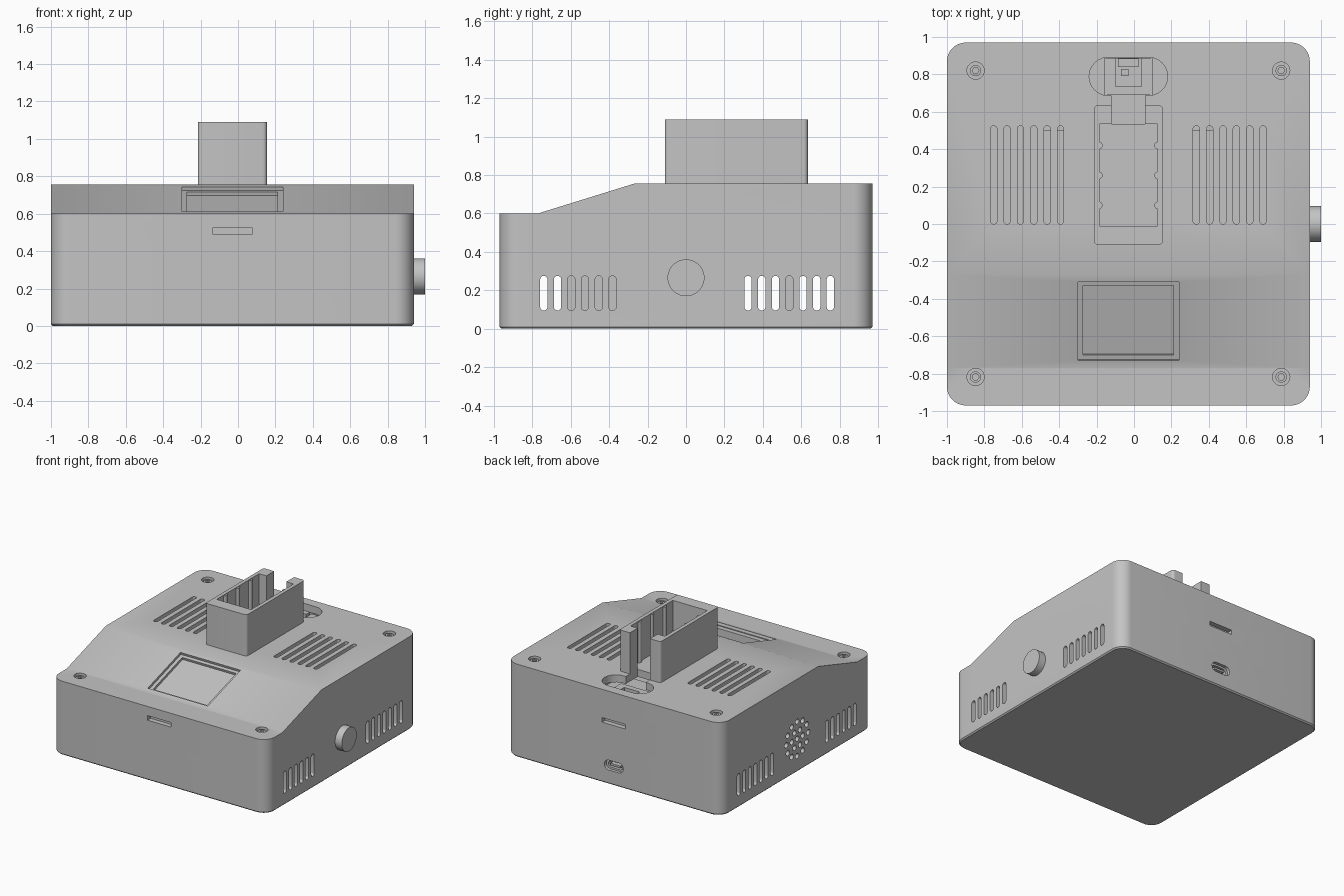
import bpy, bmesh
from math import sin, cos, pi, atan2, radians
from mathutils import Matrix, Vector

cube = bpy.data.objects.get("Cube")
if cube:
    bpy.data.objects.remove(cube)

grey = bpy.data.materials.new("matte_grey")
grey.use_nodes = True
grey.diffuse_color = (0.55, 0.55, 0.55, 1)
grey.node_tree.nodes["Principled BSDF"].inputs["Base Color"].default_value = grey.diffuse_color

CX = -0.03                      # centre line of the case
WIDTH, DEPTH = 1.94, 1.94
TOP, FRONT_TOP = 0.755, 0.6
SLOPE_A, SLOPE_B = -0.77, -0.27
WALL = 0.06


def place(u, v, w, axis):
    return {"X": (w, u, v), "Y": (u, w, v), "Z": (u, v, w)}[axis]


def rrect(cx, cy, w, h, r, seg=6):
    """Outline of a rounded rectangle."""
    pts = []
    for i, (sx, sy) in enumerate([(1, 1), (-1, 1), (-1, -1), (1, -1)]):
        for k in range(seg + 1):
            a = (i + k / seg) * pi / 2
            pts.append((cx + sx * (w / 2 - r) + r * cos(a), cy + sy * (h / 2 - r) + r * sin(a)))
    return pts


def rect(x0, x1, y0, y1):
    return [(x0, y0), (x1, y0), (x1, y1), (x0, y1)]


def pill(cx, cy, w, h):
    return rrect(cx, cy, w, h, min(w, h) / 2 - 0.0005)


def circle(cx, cy, r, n=32):
    return [(cx + r * cos(2 * pi * k / n), cy + r * sin(2 * pi * k / n)) for k in range(n)]


def loft(bm, rings):
    """Close a stack of matching outlines into a solid."""
    loops = [[bm.verts.new(p) for p in ring] for ring in rings]
    n = len(loops[0])
    for a, b in zip(loops, loops[1:]):
        for i in range(n):
            bm.faces.new((a[i], a[(i + 1) % n], b[(i + 1) % n], b[i]))
    bm.faces.new(loops[0][::-1])
    bm.faces.new(loops[-1])
    return [v for loop in loops for v in loop]


def prism(bm, pts, lo, hi, axis="Z"):
    return loft(bm, [[place(u, v, w, axis) for u, v in pts] for w in (lo, hi)])


def make(name, bm):
    bmesh.ops.recalc_face_normals(bm, faces=bm.faces)
    mesh = bpy.data.meshes.new(name)
    bm.to_mesh(mesh)
    bm.free()
    mesh.materials.append(grey)
    ob = bpy.data.objects.new(name, mesh)
    bpy.context.collection.objects.link(ob)
    return ob


def solid(name, *prisms):
    bm = bmesh.new()
    for p in prisms:
        prism(bm, *p)
    return make(name, bm)


def boolean(target, cutter, op="DIFFERENCE"):
    mod = target.modifiers.new("cut", "BOOLEAN")
    mod.operation, mod.object, mod.solver = op, cutter, "EXACT"
    deps = bpy.context.evaluated_depsgraph_get()
    mesh = bpy.data.meshes.new_from_object(target.evaluated_get(deps))
    target.modifiers.clear()
    target.data = mesh
    bpy.data.objects.remove(cutter)


def cut(target, *prisms):
    boolean(target, solid("cutter", *prisms))


def case_block(name, inset, z0, chamfer):
    """Rounded block whose top follows the stepped side profile."""
    def ring(d, z):
        return [(x, y, z) for x, y in rrect(CX, 0, WIDTH - 2 * d, DEPTH - 2 * d, 0.1 - d, 10)]
    bm = bmesh.new()
    loft(bm, [ring(inset + chamfer, z0), ring(inset, z0 + 0.01), ring(inset, 1)])
    block = make(name, bm)
    side = [(-2, -1), (2, -1), (2, TOP - inset), (SLOPE_B, TOP - inset),
            (SLOPE_A, FRONT_TOP - inset), (-2, FRONT_TOP - inset)]
    boolean(block, solid("profile", (side, -2, 2, "X")), "INTERSECT")
    return block


# Hollow case
case = case_block("case", 0, 0, 0.01)
boolean(case, case_block("cavity", WALL, 0.04, 0))

# Side vents, through both walls
rows = [-0.74 + 0.0714 * i for i in range(6)] + [0.323 + 0.0714 * i for i in range(7)]
cut(case, *[(pill(y, 0.185, 0.038, 0.18), -1.2, 1.2, "X") for y in rows])

# Top vents
cut(case, *[(pill(CX + s * (0.363 + 0.0714 * i), 0.262, 0.034, 0.525), 0.6, 0.9)
            for s in (-1, 1) for i in range(6)])

# Speaker grille on the right wall
holes = [(0, 0.27)]
for count, radius in ((6, 0.07), (12, 0.14)):
    holes += circle(0, 0.27, radius, count)
cut(case, *[(circle(y, z, 0.022, 16), -1.2, -0.85, "X") for y, z in holes])

# Card slots in front and back, charging port at the back
cut(case, (rect(CX - 0.105, CX + 0.105, 0.488, 0.525), -1.1, -0.93, "Y"),
    (rect(CX - 0.105, CX + 0.105, 0.488, 0.525), 0.93, 1.1, "Y"),
    (pill(CX, 0.155, 0.17, 0.08), 0.945, 1.1, "Y"))
cut(case, (pill(CX, 0.155, 0.13, 0.05), 0.8, 1.1, "Y"))
solid("port_tongue", (rect(CX - 0.045, CX + 0.045, 0.147, 0.163), 0.85, 0.95, "Y"))
solid("port_back", (rect(CX - 0.1, CX + 0.1, 0.1, 0.21), 0.85, 0.9, "Y"))

# Stepped screen recess on the slope
tilt = atan2(TOP - FRONT_TOP, SLOPE_B - SLOPE_A)
frame = Matrix.Translation((CX, -0.52, 0.6775)) @ Matrix.Rotation(tilt, 4, "X")
for w, h, depth in ((0.54, 0.44, 0.02), (0.485, 0.39, 0.04)):
    cutter = solid("cutter", (rect(-w / 2, w / 2, -h / 2, h / 2), -depth, 0.1))
    cutter.data.transform(frame)
    boolean(case, cutter)

# Screw recesses with socket-head screws
for fb, y, z in (("front", -0.818, FRONT_TOP), ("back", 0.82, TOP)):
    for lr, s in (("left", 1), ("right", -1)):
        x = CX + s * 0.817
        cut(case, (circle(x, y, 0.046), z - 0.04, z + 0.1))
        screw = solid(f"{fb}_{lr}_screw", (circle(x, y, 0.03), z - 0.05, z - 0.012))
        cut(screw, (circle(x, y, 0.018, 6), z - 0.035, z + 0.1))

# Connector opening behind the holder, with its tray
cut(case, (pill(CX, 0.789, 0.42, 0.203), 0.6, 0.9))
cut(case, (rect(CX - 0.09, CX + 0.09, 0.535, 0.72), 0.6, 0.9))
solid("connector_tray", (rect(CX - 0.25, CX + 0.25, 0.5, 0.905), 0.62, 0.65))
connector = solid("connector", (rect(CX - 0.13, CX + 0.13, 0.69, 0.888), 0.64, 0.69))
cut(connector, (rect(CX - 0.07, CX + 0.07, 0.735, 0.95), 0.66, 0.8))
solid("connector_plug", (rect(CX - 0.055, CX + 0.055, 0.84, 0.885), 0.65, 0.7),
      (rect(CX - 0.04, CX, 0.79, 0.83), 0.65, 0.68))

# Open-backed holder with grip ribs
holder = solid("holder", (rrect(CX, 0.262, 0.37, 0.745, 0.022), TOP - 0.002, 1.09))
cut(holder, (rect(CX - 0.155, CX + 0.155, -0.01, 0.535), 0.6, 1.2))
cut(holder, (rect(CX - 0.09, CX + 0.09, 0.5, 0.7), 0.6, 1.2))
solid("holder_ribs", *[(circle(CX + s * 0.158, y, 0.02, 20), TOP - 0.002, 1.085)
                       for s in (-1, 1) for y in (0.1, 0.26, 0.42)])

# Knob on the left wall
solid("knob", (circle(0, 0.265, 0.096, 48), 0.93, 1.0, "X"))

# Inner parts seen through the vents
solid("speaker", (circle(0, 0.27, 0.19), -0.9, -0.86, "X"))
solid("screen_module", (rect(-0.62, -0.36, 0.06, 0.3), -0.45, 0.4, "X"))
solid("power_board", (rect(0.5, 0.56, 0.06, 0.3), -0.5, 0.45, "X"))

# Smooth the rounded corners, keep edges sharp
for ob in bpy.context.collection.objects:
    if ob.type == "MESH" and grey.name in ob.data.materials:
        bpy.ops.object.select_all(action="DESELECT")
        ob.select_set(True)
        bpy.context.view_layer.objects.active = ob
        bpy.ops.object.shade_smooth_by_angle(angle=radians(30))
